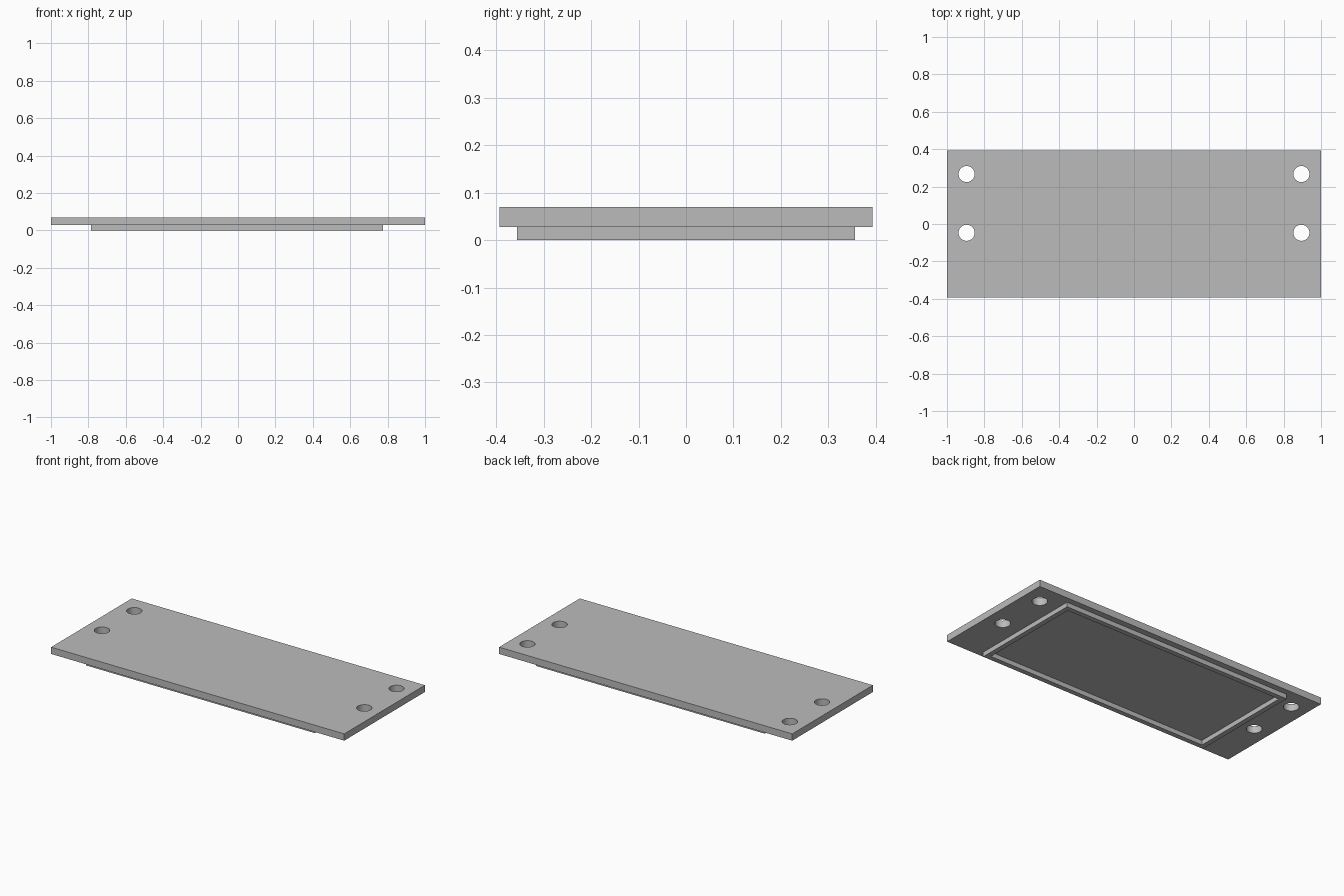
import bpy

if "Cube" in bpy.data.objects:
    bpy.data.objects.remove(bpy.data.objects["Cube"], do_unlink=True)

GREY = (0.5, 0.5, 0.5, 1)
grey = bpy.data.materials.new("plain grey")
grey.use_nodes = True
grey.diffuse_color = GREY
grey.node_tree.nodes["Principled BSDF"].inputs["Base Color"].default_value = GREY


def box(name, x0, x1, y0, y1, z0, z1):
    bpy.ops.mesh.primitive_cube_add(
        size=1, location=((x0 + x1) / 2, (y0 + y1) / 2, (z0 + z1) / 2))
    ob = bpy.context.object
    ob.name = name
    ob.scale = (x1 - x0, y1 - y0, z1 - z0)
    bpy.ops.object.transform_apply(location=False, rotation=False, scale=True)
    ob.data.materials.append(grey)
    return ob


def cut(target, cutter):
    mod = target.modifiers.new("cut", 'BOOLEAN')
    mod.operation = 'DIFFERENCE'
    mod.solver = 'EXACT'
    mod.object = cutter
    bpy.context.view_layer.objects.active = target
    bpy.ops.object.modifier_apply(modifier=mod.name)
    bpy.data.objects.remove(cutter, do_unlink=True)


STEP, TOP = 0.028, 0.07

# Cover plate with four screw holes
plate = box("cover_plate", -1, 1, -0.393, 0.393, STEP, TOP)
for x in (-0.895, 0.895):
    for y in (-0.047, 0.267):
        bpy.ops.mesh.primitive_cylinder_add(
            vertices=48, radius=0.043, depth=0.2, location=(x, y, TOP / 2))
        cut(plate, bpy.context.object)

# Raised locating rim on the underside
X0, X1, Y, W = -0.787, 0.775, 0.356, 0.03
rim = box("locating_rim", X0, X1, -Y, Y, 0, STEP)
cut(rim, box("rim_opening", X0 + W, X1 - W, W - Y, Y - W, -STEP, 2 * STEP))

# Smooth hole walls, sharp plate edges
bpy.ops.object.select_all(action='DESELECT')
plate.select_set(True)
bpy.context.view_layer.objects.active = plate
bpy.ops.object.shade_smooth_by_angle()
